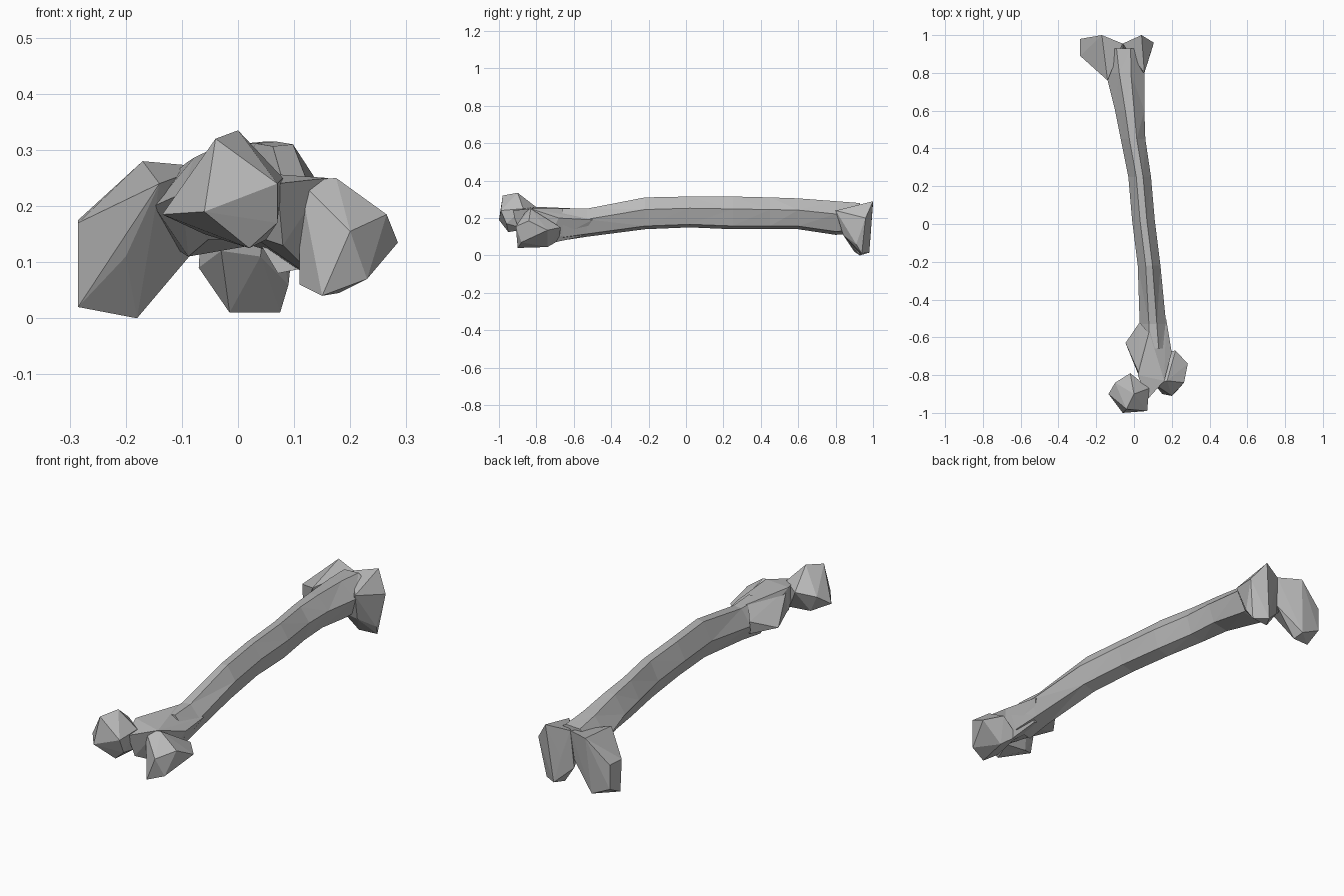
import bpy
import bmesh

default_cube = bpy.data.objects.get("Cube")
if default_cube:
    bpy.data.objects.remove(default_cube, do_unlink=True)

# One plain grey for the whole bone
grey = bpy.data.materials.new("bone_grey")
grey.use_nodes = True
colour = (0.5, 0.5, 0.5, 1)
grey.diffuse_color = colour
grey.node_tree.nodes["Principled BSDF"].inputs["Base Color"].default_value = colour

UNIT = 0.01  # coordinates below are in hundredths


def finish(name, bm):
    """Turn a bmesh into a flat-shaded object."""
    bmesh.ops.recalc_face_normals(bm, faces=bm.faces[:])
    mesh = bpy.data.meshes.new(name)
    bm.to_mesh(mesh)
    bm.free()
    mesh.materials.append(grey)
    obj = bpy.data.objects.new(name, mesh)
    bpy.context.collection.objects.link(obj)
    return obj


def faceted_lump(name, points):
    """Build a low-poly convex lump around a few corner points."""
    bm = bmesh.new()
    for point in points:
        bm.verts.new([value * UNIT for value in point])
    bmesh.ops.convex_hull(bm, input=bm.verts[:])
    loose = [vert for vert in bm.verts if not vert.link_faces]
    bmesh.ops.delete(bm, geom=loose, context='VERTS')
    return finish(name, bm)


def lofted_shaft(name, section, stations):
    """Loft a unit section through stations (y, left, right, bottom, top)."""
    bm = bmesh.new()
    rings = []
    for y, left, right, bottom, top in stations:
        ring = []
        for across, up in section:
            x = left + (right - left) * across
            z = bottom + (top - bottom) * up
            ring.append(bm.verts.new((x * UNIT, y * UNIT, z * UNIT)))
        rings.append(ring)
    count = len(section)
    for near, far in zip(rings, rings[1:]):
        for i in range(count):
            j = (i + 1) % count
            bm.faces.new((near[i], near[j], far[j], far[i]))
    for cap in (rings[0], rings[-1]):
        bm.faces.new(cap)
    bmesh.ops.triangulate(bm, faces=bm.faces[:])
    return finish(name, bm)


# Long bowed shaft, six-sided
shaft_section = [(0, .5), (.35, .98), (.65, 1), (1, .62), (.8, .1), (.3, 0)]
lofted_shaft("shaft", shaft_section, [
    (-66, 2, 19, 8, 25),
    (-53, 3, 17, 10, 25),
    (-22, 2, 14, 14, 31),
    (2, -1, 11, 15, 31.5),
    (25, -3, 9, 14, 31.5),
    (45, -7, 6, 14, 31),
    (60, -10, 5.5, 14, 30.5),
    (80, -15, 5.5, 11, 29),
    (93, -18, 7, 12, 28),
])

# Rounded ball at the upper joint
faceted_lump("joint_head", [
    (-4, -98, 32), (0, -90, 33.5), (7, -99, 24), (-6, -100, 19),
    (2, -95, 12.5), (7, -96, 17), (-13.5, -90, 18.5), (-10, -84, 23),
    (-2, -79, 25), (8, -87, 25), (5, -85, 14), (-6, -85, 15),
])

# Neck that joins the ball to the shaft
faceted_lump("neck", [
    (2, -80, 26), (2, -80, 15), (7, -93, 24), (8, -89, 13),
    (16, -83, 25), (20, -68, 20), (15, -75, 6), (8, -57, 25),
    (4, -55, 13), (17, -50, 19), (13, -56, 10),
])

# Large outer knob beside the neck
faceted_lump("greater_knob", [
    (17.5, -83, 25), (11, -85, 24.5), (26.5, -84, 18.5), (28.5, -74, 13.5),
    (22, -67, 15), (23, -88, 7), (20, -91, 15.5), (15, -90, 4),
    (18, -74, 4.5), (14.5, -88, 12.5), (11, -84, 6), (13, -68, 8),
])

# Small inner knob under the neck
faceted_lump("lesser_knob", [
    (-4.5, -63, 15), (3, -53, 14), (3, -52, 20), (3, -80, 25),
    (8, -58, 25), (2, -79, 15), (9, -63, 11),
])

# Two lobes of the lower joint, with a groove and notch between them
faceted_lump("outer_lobe", [
    (-17, 100, 28), (-28.5, 98, 17.5), (-28.5, 89, 17), (-28.5, 98, 6),
    (-28.5, 90, 2), (-18, 93, 0), (-19, 98, 1.5), (-14, 95, 7),
    (-20, 84, 11), (-14, 76, 24), (-6, 95.5, 27), (-7, 94, 13),
])
faceted_lump("inner_lobe", [
    (4, 100, 29), (10.5, 96, 20), (9, 91, 6), (7.5, 94, 1),
    (-1.5, 93, 1), (1, 98, 1.5), (-7, 94, 9), (-2, 97, 14),
    (5.5, 80, 24), (4, 84, 11), (-3, 84, 12), (-6, 95.5, 27),
])
